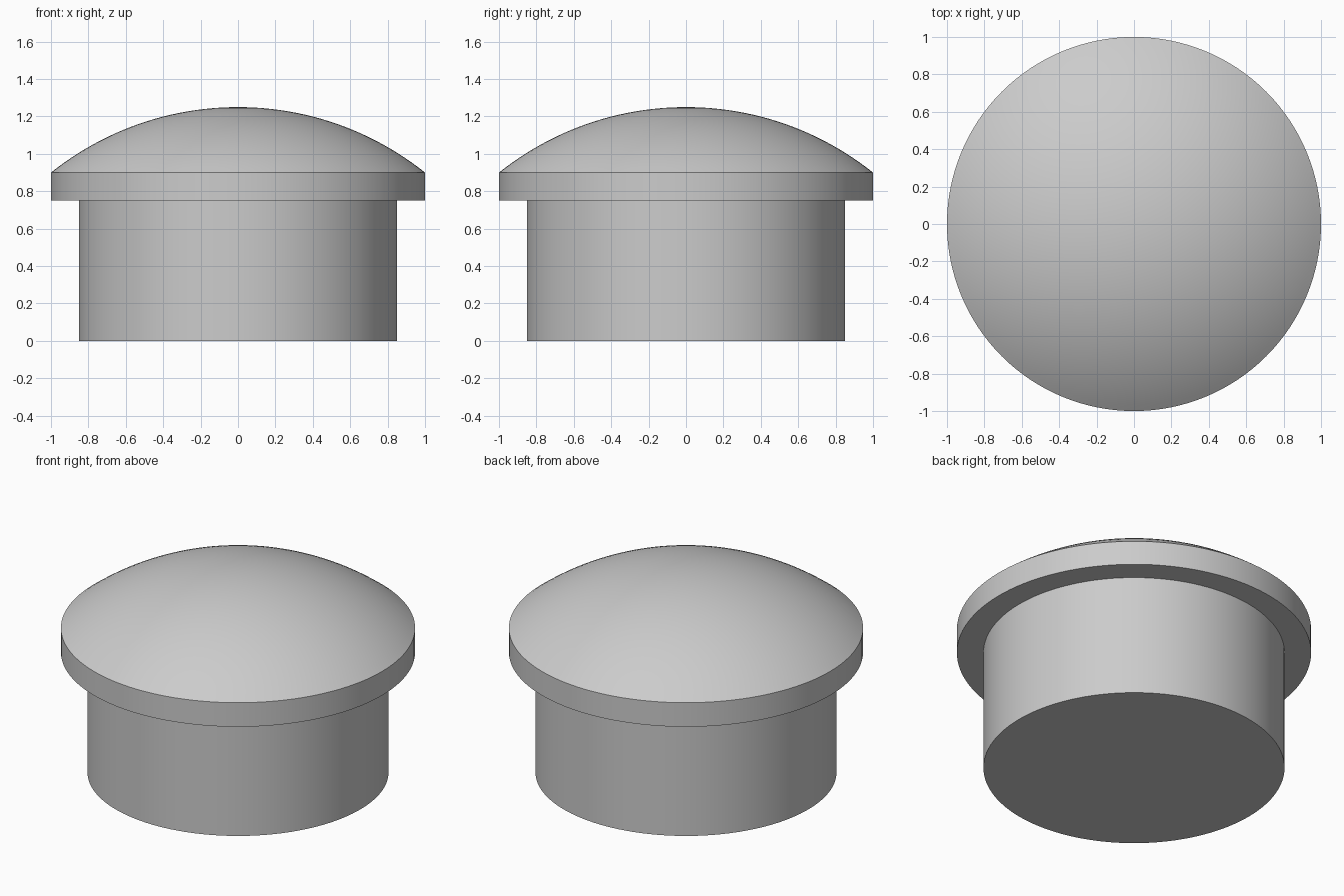
import bpy
import math

cube = bpy.data.objects.get("Cube")
if cube:
    bpy.data.objects.remove(cube, do_unlink=True)

SEGMENTS = 128
STEM_RADIUS, RIM_RADIUS = 0.85, 1.0
RIM_BOTTOM, RIM_TOP, APEX = 0.75, 0.9, 1.25
DOME_RINGS = 24

grey = bpy.data.materials.new("plain grey")
grey.use_nodes = True
colour = (0.6, 0.6, 0.6, 1.0)
grey.diffuse_color = colour
grey.node_tree.nodes["Principled BSDF"].inputs["Base Color"].default_value = colour


def lathe(name, profile):
    """Spin a (radius, height) profile, bottom to top, into a closed solid."""
    verts, rings, faces = [], [], []
    for r, z in profile:
        count = SEGMENTS if r > 0 else 1
        start = len(verts)
        for i in range(count):
            a = math.tau * i / SEGMENTS
            verts.append((r * math.cos(a), r * math.sin(a), z))
        rings.append([start + i % count for i in range(SEGMENTS)])
    for low, high in zip(rings, rings[1:]):
        for i in range(SEGMENTS):
            j = (i + 1) % SEGMENTS
            face = [low[i], low[j], high[j], high[i]]
            faces.append(list(dict.fromkeys(face)))
    # Flat base
    faces.append(rings[0][::-1])
    mesh = bpy.data.meshes.new(name)
    mesh.from_pydata(verts, [], faces)
    mesh.materials.append(grey)
    obj = bpy.data.objects.new(name, mesh)
    bpy.context.collection.objects.link(obj)
    bpy.ops.object.select_all(action="DESELECT")
    obj.select_set(True)
    bpy.context.view_layer.objects.active = obj
    bpy.ops.object.shade_smooth_by_angle(angle=math.radians(25))
    return obj


# One solid: stem, overhanging rim and spherical dome
rise = APEX - RIM_TOP
sphere_radius = (RIM_RADIUS ** 2 + rise ** 2) / (2 * rise)
half_angle = math.asin(RIM_RADIUS / sphere_radius)
profile = [(STEM_RADIUS, 0), (STEM_RADIUS, RIM_BOTTOM), (RIM_RADIUS, RIM_BOTTOM)]
for k in range(DOME_RINGS):
    a = half_angle * (1 - k / DOME_RINGS)
    profile.append((sphere_radius * math.sin(a),
                    APEX - sphere_radius * (1 - math.cos(a))))
profile.append((0, APEX))
lathe("domed_plug", profile)
